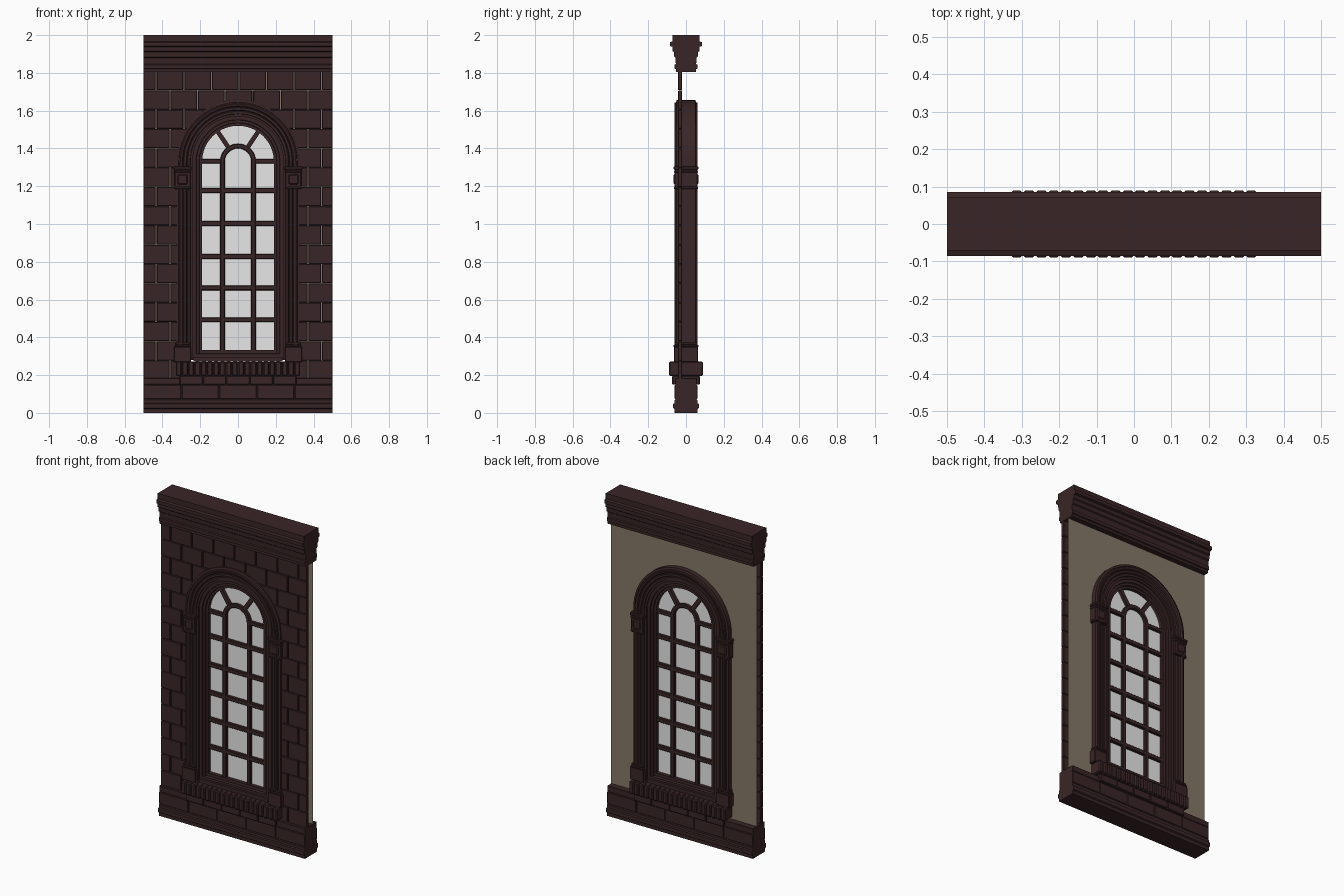
import bpy, bmesh, math

if "Cube" in bpy.data.objects:
    bpy.data.objects.remove(bpy.data.objects["Cube"])

def material(name, rgb):
    m = bpy.data.materials.new(name)
    m.diffuse_color = (*rgb, 1)
    m.use_nodes = True
    m.node_tree.nodes["Principled BSDF"].inputs["Base Color"].default_value = m.diffuse_color
    return m

STONE = material("dark_brown_stone", (0.042, 0.0185, 0.019))
PLASTER = material("olive_plaster", (0.235, 0.19, 0.14))
GLASS = material("pale_glass", (0.8, 0.8, 0.8))
SPRING = 1.33          # height of the arch centre

def finish(name, bm, mat):
    bmesh.ops.recalc_face_normals(bm, faces=bm.faces)
    me = bpy.data.meshes.new(name)
    bm.to_mesh(me)
    bm.free()
    me.materials.append(mat)
    ob = bpy.data.objects.new(name, me)
    bpy.context.collection.objects.link(ob)
    return ob

def box(bm, x0, x1, y0, y1, z0, z1, bevel=0.0):
    v = [bm.verts.new((x, y, z)) for x in (x0, x1) for y in (y0, y1) for z in (z0, z1)]
    fs = [bm.faces.new([v[i] for i in q]) for q in
          ((0, 1, 3, 2), (4, 6, 7, 5), (0, 4, 5, 1), (2, 3, 7, 6), (0, 2, 6, 4), (1, 5, 7, 3))]
    bmesh.ops.recalc_face_normals(bm, faces=fs)
    if bevel:
        edges = list({e for f in fs for e in f.edges})
        bmesh.ops.bevel(bm, geom=edges, offset=bevel, segments=1, affect='EDGES')

def loft(bm, rings):
    """Join closed rings of points into a capped solid."""
    rows = [[bm.verts.new(p) for p in r] for r in rings]
    n = len(rows[0])
    for a, b in zip(rows, rows[1:]):
        for i in range(n):
            j = (i + 1) % n
            bm.faces.new((a[i], a[j], b[j], b[i]))
    bm.faces.new(rows[0])
    bm.faces.new(rows[-1])

def arch_sweep(name, half_profile, z0, steps=28):
    """Sweep (radius, depth) points, mirrored front to back, up a jamb, round the arch and down."""
    prof = [(r, -d) for r, d in half_profile] + [(r, d) for r, d in reversed(half_profile)]
    path = [(1, 0, z0)]
    path += [(math.cos(math.pi * i / steps), math.sin(math.pi * i / steps), SPRING) for i in range(steps + 1)]
    path += [(-1, 0, z0)]
    bm = bmesh.new()
    loft(bm, [[(dx * r, y, cz + dz * r) for r, y in prof] for dx, dz, cz in path])
    return finish(name, bm, STONE)

def extrude_x(name, half_profile, hx):
    """Extrude (depth, height) points, mirrored front to back, along x."""
    prof = [(-d, z) for d, z in half_profile] + [(d, z) for d, z in reversed(half_profile)]
    bm = bmesh.new()
    loft(bm, [[(x, y, z) for y, z in prof] for x in (-hx, hx)])
    return finish(name, bm, STONE)

def arch_outline(r, z0, steps=28):
    arc = [(r * math.cos(math.pi * i / steps), SPRING + r * math.sin(math.pi * i / steps)) for i in range(steps + 1)]
    return [(r, z0)] + arc + [(-r, z0)]

# cornice
extrude_x("cornice", [(0.053, 1.805), (0.053, 1.82), (0.06, 1.823), (0.06, 1.843), (0.054, 1.847),
                      (0.056, 1.88), (0.062, 1.885), (0.064, 1.91), (0.071, 1.915), (0.071, 1.938),
                      (0.085, 1.942), (0.085, 1.962), (0.071, 1.967), (0.071, 2.0)], 0.5)

# plinth: moulded foot and a course of blocks
extrude_x("plinth", [(0.06, 0), (0.06, 0.02), (0.068, 0.025), (0.068, 0.048), (0.06, 0.052),
                     (0.06, 0.068), (0.055, 0.072), (0.055, 0.18)], 0.5)
bm = bmesh.new()
for i in range(5):
    x = -0.5 + 0.2 * i
    box(bm, x + 0.002 * (i > 0), x + 0.2 - 0.002 * (i < 4), -0.06, 0.06, 0.074, 0.148, 0.003)
box(bm, -0.5, 0.5, -0.058, 0.058, 0.15, 0.185, 0.002)
finish("plinth_blocks", bm, STONE)

# brick facing in running bond, cut away at the opening
bm = bmesh.new()
course = (1.81 - 0.175) / 16
for row in range(16):
    z = 0.175 + row * course
    shift = 0.005 if row % 2 else -0.068
    cuts = [-0.5] + [shift + 0.146 * k for k in range(-4, 5) if abs(shift + 0.146 * k) < 0.47] + [0.5]
    for a, b in zip(cuts, cuts[1:]):
        box(bm, a + 0.0025 * (a > -0.5), b - 0.0025 * (b < 0.5), -0.042, -0.02,
            z + 0.0006, z + course - 0.0006, 0.003)
wall = finish("brick_facing", bm, STONE)
bm = bmesh.new()
loft(bm, [[(x, y, z) for x, z in arch_outline(0.285, 0.1)] for y in (-0.2, 0.2)])
cutter = finish("opening_cutter", bm, STONE)
cutter.hide_render = True
mod = wall.modifiers.new("opening", 'BOOLEAN')
mod.object = cutter
mod.operation = 'DIFFERENCE'
mod.solver = 'EXACT'
bpy.context.view_layer.objects.active = wall
bpy.ops.object.modifier_apply(modifier="opening")
bpy.data.objects.remove(cutter)

# plaster sheet behind the bricks, one half each side of the opening
bm = bmesh.new()
for s in (-1, 1):
    arc = [(0.285 * math.cos(math.pi / 2 * i / 14), SPRING + 0.285 * math.sin(math.pi / 2 * i / 14)) for i in range(15)]
    pts = [(0, 0.17), (0.5, 0.17), (0.5, 1.815), (0, 1.815)] + arc[::-1] + [(0.285, 0.25), (0, 0.25)]
    vs = [bm.verts.new((s * x, 0.02, z)) for x, z in pts]
    bm.faces.new(vs if s > 0 else vs[::-1])
finish("plaster_sheet", bm, PLASTER)

# stepped surround running up the jambs and round the arch
arch_sweep("arch_surround", [(0.24, 0.044), (0.252, 0.044), (0.254, 0.05), (0.266, 0.05), (0.27, 0.045),
                             (0.274, 0.053), (0.286, 0.053), (0.29, 0.047), (0.294, 0.058), (0.306, 0.062),
                             (0.312, 0.06), (0.314, 0.053), (0.326, 0.05)], 0.28)

# window frame, inner arched mullion, bars and spokes
arch_sweep("window_frame", [(0.19, 0.02), (0.204, 0.02), (0.206, 0.028), (0.22, 0.028), (0.222, 0.036),
                            (0.242, 0.036)], 0.28)
extrude_x("frame_bottom_rail", [(0.045, 0.272), (0.045, 0.295), (0.036, 0.297), (0.036, 0.312),
                                (0.022, 0.315), (0.022, 0.334)], 0.235)
arch_sweep("arched_mullion", [(0.07, 0.014), (0.074, 0.018), (0.091, 0.018), (0.095, 0.014)], 0.32)
bm = bmesh.new()
for z in (0.493, 0.662, 0.828, 1.002, 1.178):
    box(bm, -0.195, 0.195, -0.017, 0.017, z - 0.013, z + 0.013, 0.003)
for s in (-1, 1):
    box(bm, min(s * 0.085, s * 0.195), max(s * 0.085, s * 0.195), -0.017, 0.017, SPRING - 0.01, SPRING + 0.014, 0.003)
    a = math.radians(56)
    c, d = math.cos(a), math.sin(a)
    loft(bm, [[(s * (r * c - w * d), y, SPRING + r * d + w * c)
               for w, y in ((-0.012, -0.017), (0.012, -0.017), (0.012, 0.017), (-0.012, 0.017))]
              for r in (0.085, 0.197)])
finish("glazing_bars", bm, STONE)

# glass
bm = bmesh.new()
bm.faces.new([bm.verts.new((x, 0, z)) for x, z in arch_outline(0.197, 0.32)])
finish("glass", bm, GLASS)

# capitals with raised panels, and pilaster bases
bm, bb = bmesh.new(), bmesh.new()
for s in (-1, 1):
    def block(m, a, b, d, z0, z1, bev=0.003):
        box(m, min(s * a, s * b), max(s * a, s * b), -d, d, z0, z1, bev)
    block(bm, 0.252, 0.335, 0.06, 1.195, 1.295)
    block(bm, 0.246, 0.341, 0.066, 1.288, 1.304)
    block(bm, 0.248, 0.338, 0.064, 1.272, 1.283)
    block(bm, 0.25, 0.336, 0.064, 1.185, 1.198)
    block(bm, 0.268, 0.319, 0.066, 1.21, 1.263, 0.005)
    block(bb, 0.248, 0.34, 0.064, 0.27, 0.35)
    block(bb, 0.252, 0.334, 0.067, 0.348, 0.36)
    block(bb, 0.254, 0.332, 0.062, 0.36, 0.372)
finish("capitals", bm, STONE)
finish("pilaster_bases", bb, STONE)

# sill of upright bricks over a ledge of long bricks
bm = bmesh.new()
w = 0.66 / 20
for i in range(20):
    x = -0.33 + w * i
    box(bm, x + 0.001, x + w - 0.001, -0.09, 0.09, 0.195, 0.272, 0.006)
finish("sill_bricks", bm, STONE)
bm = bmesh.new()
box(bm, -0.3, 0.3, -0.06, 0.06, 0.15, 0.27)
w = 0.62 / 5
for i in range(5):
    x = -0.31 + w * i
    box(bm, x + 0.001, x + w - 0.001, -0.073, 0.073, 0.15, 0.197, 0.004)
finish("sill_ledge", bm, STONE)

# smooth the curves, keep the arrises sharp
for ob in bpy.data.objects:
    ob.select_set(ob.name in ("arch_surround", "window_frame", "arched_mullion"))
bpy.context.view_layer.objects.active = bpy.data.objects["arch_surround"]
bpy.ops.object.shade_smooth_by_angle(angle=math.radians(25))
